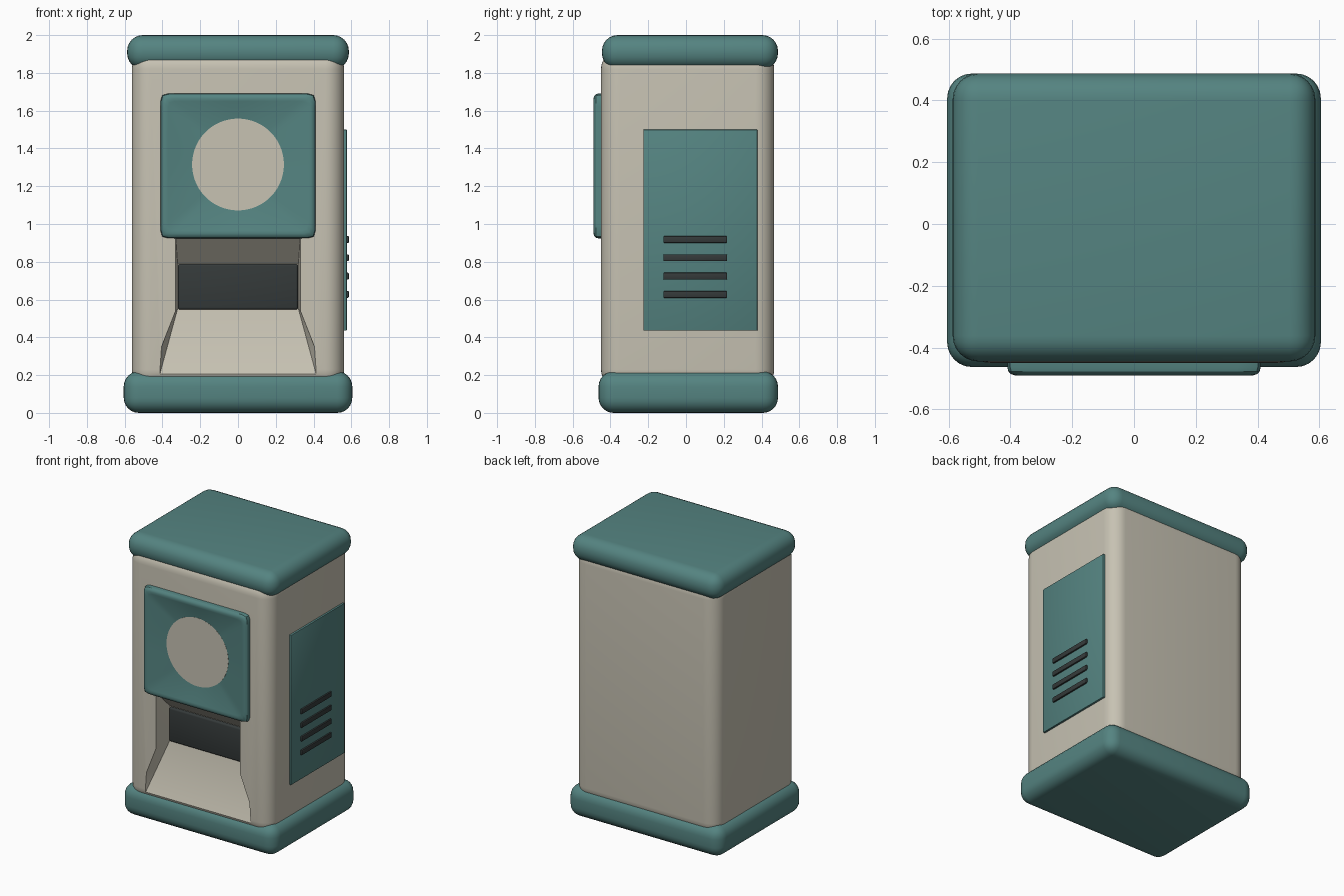
import bpy, bmesh, math

if "Cube" in bpy.data.objects:
    bpy.data.objects.remove(bpy.data.objects["Cube"])


def material(name, rgb):
    m = bpy.data.materials.new(name)
    m.diffuse_color = (*rgb, 1)
    m.use_nodes = True
    m.node_tree.nodes["Principled BSDF"].inputs["Base Color"].default_value = m.diffuse_color
    return m


TEAL = material("teal", (0.09, 0.23, 0.22))
BEIGE = material("beige", (0.57, 0.54, 0.45))
DARK = material("dark", (0.035, 0.042, 0.042))


def finish(bm, name, mat, smooth=True):
    bmesh.ops.recalc_face_normals(bm, faces=bm.faces[:])
    me = bpy.data.meshes.new(name)
    bm.to_mesh(me)
    bm.free()
    ob = bpy.data.objects.new(name, me)
    bpy.context.collection.objects.link(ob)
    if mat:
        me.materials.append(mat)
    if smooth:
        shade(ob)
    return ob


def shade(ob):
    bpy.ops.object.select_all(action='DESELECT')
    ob.select_set(True)
    bpy.context.view_layer.objects.active = ob
    bpy.ops.object.shade_smooth_by_angle(angle=math.radians(30))


def box(name, x, y, z, mat, bevel, segs=6, smooth=True):
    """Rounded box from (min, max) ranges."""
    bm = bmesh.new()
    bmesh.ops.create_cube(bm, size=1)
    for v in bm.verts:
        v.co = [r[0] + (r[1] - r[0]) * (c + 0.5) for r, c in zip((x, y, z), v.co)]
    bmesh.ops.bevel(bm, geom=bm.edges[:], offset=bevel, segments=segs,
                    profile=0.5, affect='EDGES')
    return finish(bm, name, mat, smooth)


def loft(name, rings, mat, smooth=True):
    """Skin closed rings of equal length and cap both ends."""
    bm = bmesh.new()
    rows = [[bm.verts.new(p) for p in r] for r in rings]
    n = len(rows[0])
    for a, b in zip(rows, rows[1:]):
        for i in range(n):
            j = (i + 1) % n
            bm.faces.new((a[i], a[j], b[j], b[i]))
    bmesh.ops.remove_doubles(bm, verts=bm.verts[:], dist=1e-5)
    bmesh.ops.holes_fill(bm, edges=[e for e in bm.edges if e.is_boundary], sides=0)
    return finish(bm, name, mat, smooth)


# Plinth, cap and main body
box("base", (-0.605, 0.605), (-0.463, 0.487), (0, 0.22), TEAL, 0.08)
box("top_cap", (-0.587, 0.587), (-0.445, 0.487), (1.82, 2.0), TEAL, 0.083)
body = box("body", (-0.562, 0.562), (-0.45, 0.467), (0.13, 1.92), BEIGE, 0.1, 8, False)


# Recess with slanted ceiling and a ramp that flares towards the bottom
def half_ring(y, pts):
    return [(x, y, z) for x, z in pts] + [(-x, y, z) for x, z in reversed(pts)]


back = [(0.32, 0.79), (0.32, 0.55), (0.32, 0.55), (0.32, 0.55)]
front = [(0.33, 0.935), (0.33, 0.54), (0.405, 0.35), (0.415, 0.2)]
cutter = loft("recess_cutter", [half_ring(-0.305, back), half_ring(-0.45, front),
                                half_ring(-0.6, front)], None, False)
cutter.hide_render = True
mod = body.modifiers.new("recess", 'BOOLEAN')
mod.operation = 'DIFFERENCE'
mod.solver = 'EXACT'
mod.object = cutter
bpy.context.view_layer.objects.active = body
bpy.ops.object.modifier_apply(modifier=mod.name)
bpy.data.objects.remove(cutter)
shade(body)

# Dark panel at the back of the recess
box("recess_panel", (-0.318, 0.318), (-0.325, -0.27), (0.547, 0.788), DARK, 0.012, 3)

# Square bezel dished in to a round window
N, CZ = 128, 1.3075


def square_ring(inset, y):
    pts = []
    for i in range(N):
        t = 2 * math.pi * i / N
        c, s = math.cos(t), math.sin(t)
        k = (abs(c) ** 30 + abs(s) ** 30) ** (-1 / 30)
        pts.append((c * k * (0.41 - inset), y, CZ + s * k * (0.383 - inset)))
    return pts


def circle_ring(r, y):
    return [(r * math.cos(2 * math.pi * i / N), y, 1.315 + r * math.sin(2 * math.pi * i / N))
            for i in range(N)]


loft("bezel", [square_ring(0, -0.43), square_ring(0, -0.465),
               square_ring(0.003, -0.477), square_ring(0.012, -0.486),
               square_ring(0.025, -0.49), square_ring(0.04, -0.488),
               circle_ring(0.243, -0.455)], TEAL)
loft("window", [circle_ring(0.243, -0.44), circle_ring(0.243, -0.456)], BEIGE)

# Service door with vent slots on the right side
box("side_door", (0.54, 0.576), (-0.226, 0.378), (0.435, 1.5), TEAL, 0.004, 2)
for i in range(4):
    z = 0.627 + i * 0.097
    box(f"vent_slot_{i + 1}", (0.56, 0.587), (-0.12, 0.218), (z - 0.018, z + 0.018),
        DARK, 0.005, 2)
